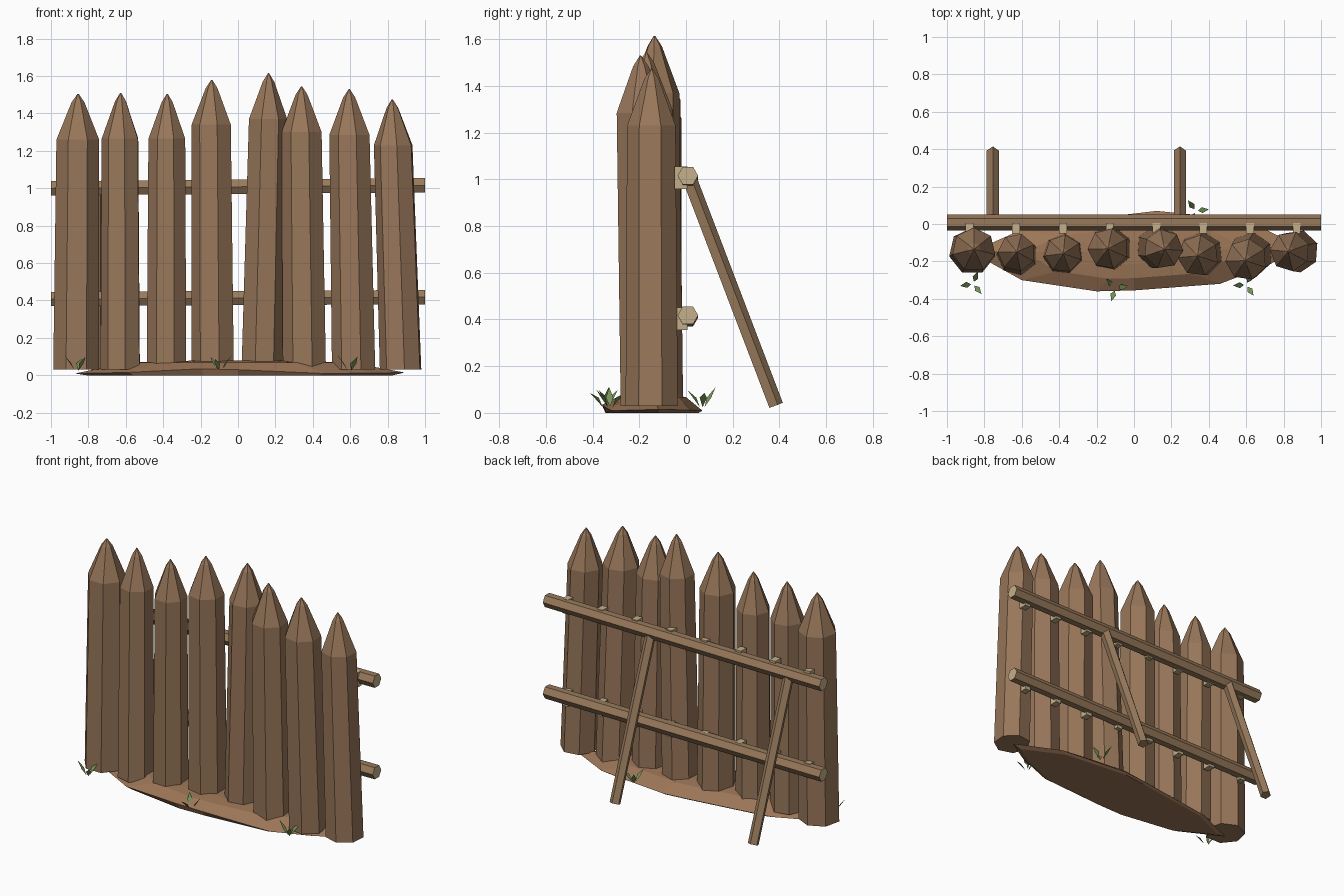
import bpy, bmesh, math
from mathutils import Vector

if "Cube" in bpy.data.objects:
    bpy.data.objects.remove(bpy.data.objects["Cube"])


def material(name, r, g, b):
    m = bpy.data.materials.new(name)
    m.diffuse_color = (r, g, b, 1)
    m.use_nodes = True
    m.node_tree.nodes["Principled BSDF"].inputs["Base Color"].default_value = m.diffuse_color
    return m


WOOD = material("stake wood", 0.315, 0.184, 0.102)
RAIL = material("rail wood", 0.315, 0.195, 0.107)
CUT = material("pale cut wood", 0.55, 0.43, 0.25)
EARTH = material("earth", 0.33, 0.18, 0.095)
GRASS = material("grass green", 0.18, 0.30, 0.10)


def make(name, bm, *mats):
    bmesh.ops.recalc_face_normals(bm, faces=bm.faces)
    me = bpy.data.meshes.new(name)
    bm.to_mesh(me)
    bm.free()
    for m in mats:
        me.materials.append(m)
    ob = bpy.data.objects.new(name, me)
    bpy.context.collection.objects.link(ob)
    return ob


def loft(bm, rings):
    """Skin rings of points and close both ends; returns the two caps."""
    vs = [[bm.verts.new(p) for p in ring] for ring in rings]
    n = len(vs[0])
    for a, b in zip(vs, vs[1:]):
        for i in range(n):
            j = (i + 1) % n
            bm.faces.new((a[i], a[j], b[j], b[i]))
    return bm.faces.new(vs[0]), bm.faces.new(vs[-1])


def pole(name, p, q, r, sides, up, mats):
    """Straight prism from p to q, first corner pointing along up."""
    p, q = Vector(p), Vector(q)
    d = (q - p).normalized()
    u = (Vector(up) - d * d.dot(Vector(up))).normalized()
    w = d.cross(u)
    bm = bmesh.new()
    ang = [2 * math.pi * i / sides for i in range(sides)]
    caps = loft(bm, [[c + u * r * math.cos(a) + w * r * math.sin(a) for a in ang]
                     for c in (p, q)])
    for f in caps:
        f.material_index = len(mats) - 1
    return make(name, bm, *mats)


# Sharpened seven-sided stakes:
# base x, base y, tip x, tip y, shoulder z, tip z, radius, turn
stakes = [
    (-0.865, -0.145, -0.855, -0.135, 1.26, 1.505, 0.126, 0.00),
    (-0.625, -0.165, -0.627, -0.150, 1.265, 1.51, 0.110, 0.25),
    (-0.380, -0.160, -0.378, -0.158, 1.265, 1.505, 0.109, 0.10),
    (-0.130, -0.130, -0.140, -0.132, 1.34, 1.58, 0.118, 0.20),
    (0.125, -0.125, 0.163, -0.135, 1.37, 1.615, 0.114, -0.15),
    (0.358, -0.160, 0.340, -0.170, 1.30, 1.545, 0.119, 0.12),
    (0.622, -0.165, 0.595, -0.195, 1.285, 1.53, 0.120, 0.15),
    (0.873, -0.145, 0.825, -0.147, 1.23, 1.475, 0.115, 0.30),
]
for k, (bx, by, tx, ty, sz, tz, r, turn) in enumerate(stakes):
    bm = bmesh.new()
    rings = []
    for z, rad in ((0.03, r), (sz, r * 0.93), (tz - 0.045, r * 0.28), (tz, 0.003)):
        t = (z - 0.03) / (tz - 0.03)
        cx, cy = bx + (tx - bx) * t, by + (ty - by) * t
        rings.append([(cx + rad * math.sin(a), cy + rad * math.cos(a), z)
                      for a in (turn + 2 * math.pi * i / 7 for i in range(7))])
    loft(bm, rings)
    make(f"stake_{k + 1}", bm, WOOD)

# Rails with pale cut ends
pole("upper_rail", (-1, 0.008, 1.0), (1, 0.008, 1.016), 0.044, 6, (0, 1, 0), (RAIL, CUT))
pole("lower_rail", (-1, 0.008, 0.408), (1, 0.008, 0.418), 0.044, 6, (0, 1, 0), (RAIL, CUT))

# Lashing blocks between rails and stakes
for row, z in (("upper", 1.007), ("lower", 0.403)):
    for i in range(8):
        bm = bmesh.new()
        bmesh.ops.create_cube(bm, size=1)
        for v in bm.verts:
            v.co = Vector((v.co.x * 0.042 - 0.88 + 0.25 * i,
                           v.co.y * 0.056 - 0.022, v.co.z * 0.095 + z))
        make(f"{row}_lashing_{i + 1}", bm, CUT)

# Slanted back braces
for side, x in (("left", -0.755), ("right", 0.245)):
    pole(f"{side}_brace", (x, 0.015, 0.995), (x, 0.383, 0.031), 0.034, 5,
         (0, 1, 0.4), (RAIL,))

# Low earth mound: x, y, rim height
rim = [(-0.87, -0.15, 0.01), (-0.6, -0.3, 0.015), (-0.2, -0.36, 0.035),
       (0.0, -0.355, 0.03), (0.46, -0.32, 0.01), (0.72, -0.22, 0.012),
       (0.89, -0.12, 0.015), (0.6, 0.02, 0.012), (0.32, 0.05, 0.01),
       (0.12, 0.07, 0.01), (-0.05, 0.05, 0.01), (-0.6, -0.03, 0.01)]


def ring(s, z):
    return [(x * s, -0.15 + (y + 0.15) * s, z) for x, y, _ in rim]


bm = bmesh.new()
loft(bm, [ring(0.93, 0), rim, ring(0.68, 0.068), ring(0.3, 0.078)])
make("earth_mound", bm, EARTH)

# Grass tufts: three kite-shaped blades each, centre x, y and turn
tufts = [(-0.86, -0.32, 3.3), (-0.10, -0.345, 0.2), (0.60, -0.325, 3.2), (0.33, 0.07, 2.2)]
for k, (cx, cy, turn) in enumerate(tufts):
    bm = bmesh.new()
    for i in range(3):
        a = turn + i * 2.1
        out = Vector((math.cos(a), math.sin(a), 0))
        side = Vector((-out.y, out.x, 0)) * 0.016
        c = Vector((cx, cy, 0))
        mid = c + out * 0.035 + Vector((0, 0, 0.065))
        pts = [c + out * 0.012 + Vector((0, 0, 0.025)), mid + side,
               c + out * 0.07 + Vector((0, 0, 0.11 - 0.012 * i)), mid - side]
        bm.faces.new([bm.verts.new(p) for p in pts])
    make(f"grass_tuft_{k + 1}", bm, GRASS)
